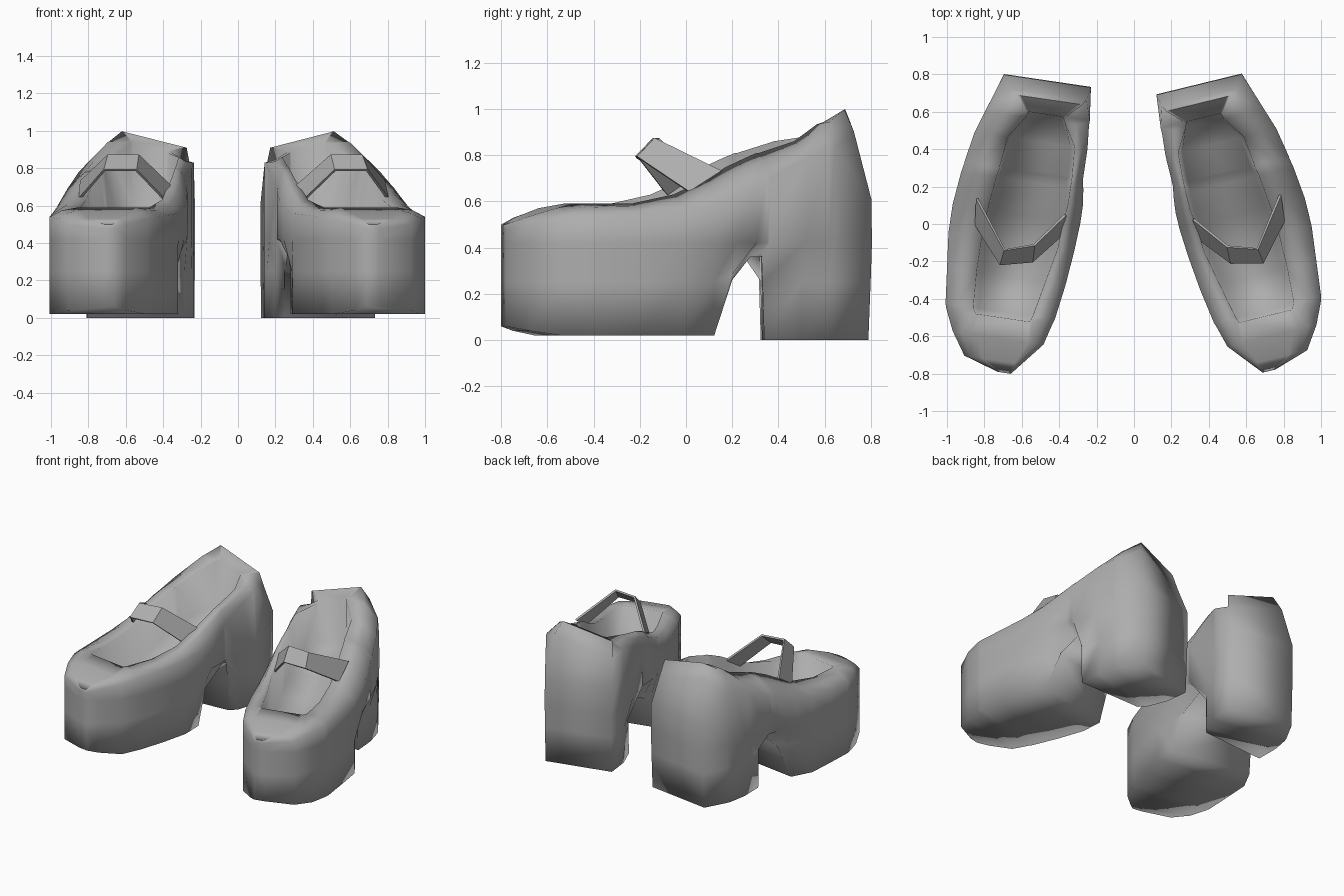
import bpy
import bmesh
from math import radians
from mathutils import Matrix, Vector

if "Cube" in bpy.data.objects:
    bpy.data.objects.remove(bpy.data.objects["Cube"], do_unlink=True)

grey = bpy.data.materials.new("plain grey")
grey.use_nodes = True
grey.diffuse_color = (0.42, 0.42, 0.42, 1)
grey.node_tree.nodes["Principled BSDF"].inputs["Base Color"].default_value = grey.diffuse_color

# Cross-sections from toe to heel, in hundredths: position, inner and outer half width,
# underside, shoulder and rim heights, inner and outer opening half width, insole height
STATIONS = [
    (-79, 3, 4, 6, 48, 50, 2, 3, 50),
    (-73, 8, 23, 4, 50, 53, 5, 15, 53),
    (-61, 18, 31, 2, 53, 57, 11, 21, 57),
    (-50, 21, 36, 2, 54, 59, 10, 20, 59),
    (-47, 22, 37, 2, 54, 59, 10, 22, 34),
    (-28, 25, 39, 2, 55, 59, 14, 23, 34),
    (-9, 27, 41, 2, 56, 63, 18, 23, 37),
    (6, 28, 41, 2, 59, 70, 19, 22, 43),
    (15, 28, 40, 26, 63, 75, 20, 21, 48),
    (24, 27, 39, 36, 67, 79, 20, 20, 51),
    (29, 26, 38, 36, 70, 81, 20, 19, 53),
    (30, 26, 38, 0, 70, 81, 20, 19, 54),
    (46, 26, 35, 0, 78, 86, 19, 17, 58),
    (58, 25, 31, 0, 83, 91, 12, 9, 60),
    (61, 25, 30, 0, 83, 92, 12, 9, 92),
    (79, 23, 24, 0, 61, 96, 20, 15, 96),
]

# Strap path: front edge point and back edge point at each bend
STRAP = [
    ((-0.22, 0.02, 0.59), (-0.23, 0.14, 0.67)),
    ((-0.055, -0.18, 0.79), (-0.053, -0.09, 0.87)),
    ((0.11, -0.22, 0.79), (0.10, -0.14, 0.87)),
    ((0.27, -0.03, 0.64), (0.285, 0.11, 0.73)),
]


def half_section(station, sign):
    """Points of one side of a cross-section, from the insole over the rim to the underside."""
    v, inner, outer, under, shoulder, rim, gap_in, gap_out, insole = [n / 100 for n in station]
    width, gap = (outer, gap_out) if sign > 0 else (inner, gap_in)
    waist = 1 - 0.3 * max(0, 1 - abs(v - 0.25) / 0.35)      # narrowing at the arch
    collar = shoulder + (rim - shoulder) * 0.7
    profile = [
        (gap * 0.88, insole),
        (gap, rim),
        (gap + (width - gap) * 0.55, collar),
        (width, shoulder),
        (width, 0.42),
        (width * waist ** 1.2, max(0.25, under + 0.02)),
        (width * waist, under),
    ]
    points = []
    for across, z in profile:
        u = sign * across
        y = v
        if v > 0.7:                                         # leaning heel back
            y -= max(0, z - 0.6) * 0.28 + max(0, 0.4 - z) * 0.04
        if 0.2 < v < 0.4 and z < 0.4:                       # slanted front of the heel
            y -= 0.55 * min(0, u)
        tilt = 0.25 * u if v > 0.5 and z > 0.85 else 0      # outer corner is higher
        points.append(Vector((u, y, z + tilt)))
    return points


def finish(bm, name, place):
    bmesh.ops.transform(bm, matrix=place, verts=bm.verts)
    bmesh.ops.recalc_face_normals(bm, faces=bm.faces)
    mesh = bpy.data.meshes.new(name)
    bm.to_mesh(mesh)
    bm.free()
    mesh.materials.append(grey)
    obj = bpy.data.objects.new(name, mesh)
    bpy.context.collection.objects.link(obj)
    return obj


def build_upper(name, place):
    bm = bmesh.new()
    rings = []
    for station in STATIONS:
        loop = half_section(station, -1) + half_section(station, 1)[::-1]
        rings.append([bm.verts.new(p) for p in loop])
    count = len(rings[0])
    for a, b in zip(rings, rings[1:]):
        for i in range(count):
            j = (i + 1) % count
            bm.faces.new((a[i], a[j], b[j], b[i]))
    # Toe and heel ends closed by strips
    for ring in (rings[0], rings[-1]):
        for i in range(count // 2 - 1):
            bm.faces.new((ring[i], ring[i + 1], ring[count - 2 - i], ring[count - 1 - i]))
    finish(bm, name, place).data.shade_smooth()


def build_strap(name, place):
    bm = bmesh.new()
    pairs = [[bm.verts.new(p) for p in pair] for pair in STRAP]
    for a, b in zip(pairs, pairs[1:]):
        bm.faces.new((a[0], b[0], b[1], a[1]))
    strap = finish(bm, name, place)
    strap.data.shade_flat()
    thickness = strap.modifiers.new("thickness", 'SOLIDIFY')
    thickness.thickness = 0.014
    thickness.offset = 0


# Both shoes toe outwards, each by its own angle
for side, mirror, spot, turn in (("left", 1, (0.53, -0.02, 0), 13.7),
                                 ("right", -1, (0.573, -0.015, 0), 8.4)):
    place = (Matrix.Diagonal((mirror, 1, 1, 1)) @ Matrix.Translation(spot)
             @ Matrix.Rotation(radians(turn), 4, 'Z'))
    build_upper(side + "_platform_shoe", place)
    build_strap(side + "_strap", place)
